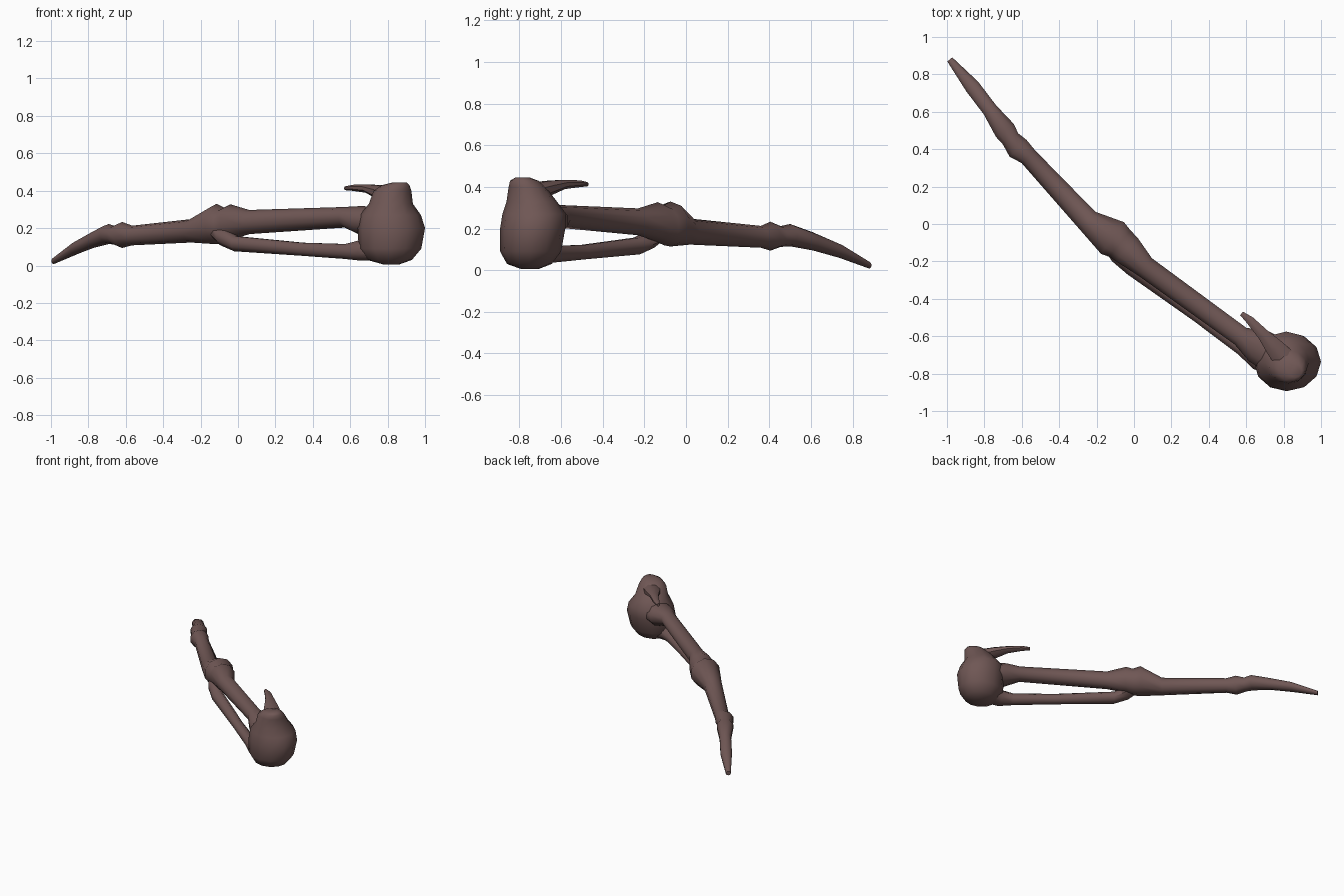
import bpy, bmesh, math
from mathutils import Vector

if "Cube" in bpy.data.objects:
    bpy.data.objects.remove(bpy.data.objects["Cube"])

mat = bpy.data.materials.new("dark_bone")
mat.diffuse_color = (0.16, 0.095, 0.09, 1)
mat.use_nodes = True
mat.node_tree.nodes["Principled BSDF"].inputs["Base Color"].default_value = mat.diffuse_color


def loft(name, rings):
    """Skin a list of equal-length point rings and cap both ends."""
    bm = bmesh.new()
    vs = [[bm.verts.new(p) for p in r] for r in rings]
    n = len(vs[0])
    for a, b in zip(vs, vs[1:]):
        for i in range(n):
            j = (i + 1) % n
            bm.faces.new((a[i], a[j], b[j], b[i]))
    bm.faces.new(vs[0])
    bm.faces.new(vs[-1])
    bmesh.ops.recalc_face_normals(bm, faces=bm.faces)
    me = bpy.data.meshes.new(name)
    bm.to_mesh(me)
    bm.free()
    ob = bpy.data.objects.new(name, me)
    bpy.context.collection.objects.link(ob)
    me.materials.append(mat)
    bpy.ops.object.select_all(action='DESELECT')
    ob.select_set(True)
    bpy.context.view_layer.objects.active = ob
    bpy.ops.object.shade_smooth_by_angle(angle=math.radians(50))
    return ob


def limb(name, path, n=10):
    """Path stations: x, y, half width, low z, high z."""
    rings = []
    for k, (x, y, w, lo, hi) in enumerate(path):
        a, b = path[max(k - 1, 0)], path[min(k + 1, len(path) - 1)]
        t = Vector((b[0] - a[0], b[1] - a[1], 0)).normalized()
        side = Vector((-t.y, t.x, 0))
        c = Vector((x, y, (lo + hi) / 2))
        rings.append([c + side * w * math.cos(q) + Vector((0, 0, (hi - lo) / 2 * math.sin(q)))
                      for q in (2 * math.pi * (i + .5) / n for i in range(n))])
    return loft(name, rings)


# long limb: pointed tip, small knuckle, shaft, large joint, upper shaft
limb("main_limb", [
    (-.985, .88, .018, .008, .04),
    (-.865, .735, .043, .06, .127),
    (-.77, .61, .043, .095, .182),
    (-.69, .50, .062, .115, .222),
    (-.66, .455, .053, .112, .212),
    (-.62, .405, .067, .094, .233),
    (-.565, .36, .052, .108, .213),
    (-.25, .02, .066, .123, .248),
    (-.115, -.075, .11, .114, .33),
    (-.075, -.105, .095, .12, .31),
    (-.04, -.135, .09, .135, .327),
    (.06, -.23, .062, .168, .297),
    (.57, -.60, .057, .203, .313),
    (.66, -.65, .10, .16, .318),
    (.80, -.73, .11, .15, .31),
])

# thin lower strut running back beneath the upper shaft
limb("lower_strut", [
    (-.12, -.11, .05, .15, .23),
    (-.08, -.165, .055, .105, .205),
    (-.01, -.235, .046, .073, .16),
    (.34, -.49, .038, .05, .125),
    (.58, -.665, .043, .032, .118),
    (.66, -.72, .065, .022, .14),
    (.80, -.74, .09, .02, .16),
], 8)

# bulbous end with a narrower crown, stacked horizontal rings
HEAD = [(.005, .78, .86, -.79, -.71), (.03, .69, .93, -.86, -.645),
        (.09, .645, .98, -.893, -.60), (.20, .64, 1.0, -.893, -.58),
        (.27, .65, .978, -.882, -.575), (.33, .70, .935, -.862, -.62),
        (.40, .725, .927, -.852, -.675), (.43, .77, .917, -.845, -.71),
        (.445, .83, .90, -.82, -.75)]
loft("end_bulb", [[Vector(((a + b) / 2 + (b - a) / 2 * math.cos(q),
                           (c + d) / 2 + (d - c) / 2 * math.sin(q), z))
                   for q in (2 * math.pi * i / 12 for i in range(12))]
                  for z, a, b, c, d in HEAD])

# curved spur on top of the bulb
limb("spur", [
    (.83, -.75, .07, .32, .42),
    (.755, -.665, .055, .355, .432),
    (.69, -.59, .034, .388, .436),
    (.62, -.515, .024, .398, .433),
    (.575, -.478, .013, .402, .424),
], 8)
